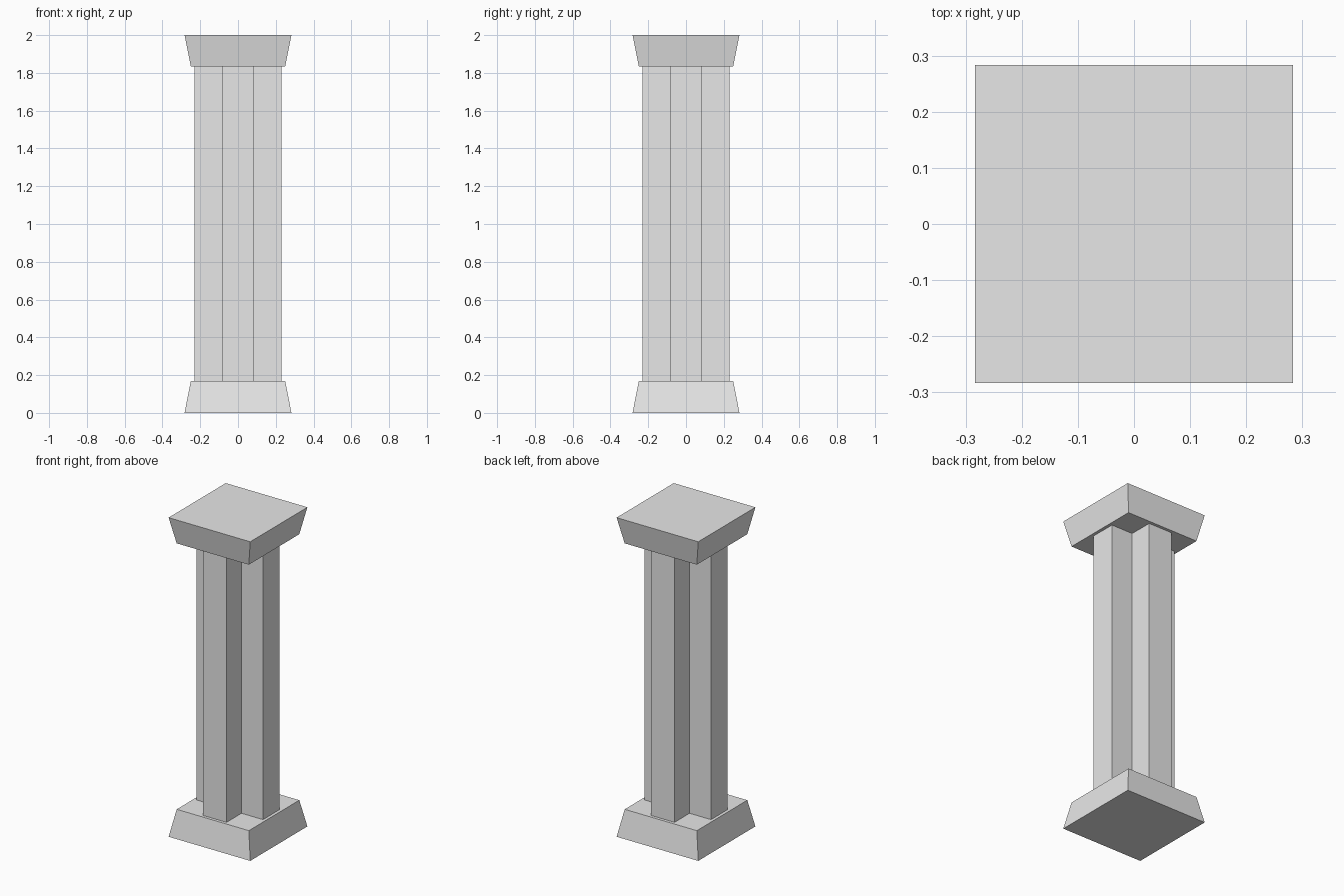
import bpy
import bmesh

cube = bpy.data.objects.get("Cube")
if cube:
    bpy.data.objects.remove(cube, do_unlink=True)

stone = bpy.data.materials.new("light_grey_stone")
stone.use_nodes = True
GREY = (0.8, 0.8, 0.8, 1)
stone.diffuse_color = GREY
stone.node_tree.nodes["Principled BSDF"].inputs["Base Color"].default_value = GREY

HALF_WIDE, HALF_NARROW = 0.283, 0.25   # outer and inner half widths of the blocks
ARM, RIB = 0.231, 0.082                # reach and half width of the shaft's cross
BASE_TOP, CAP_BOTTOM, TOP = 0.168, 1.835, 2.0


def loft(name, lower, upper, z0, z1):
    """Closed solid between two matching outlines."""
    bm = bmesh.new()
    bottom = [bm.verts.new((x, y, z0)) for x, y in lower]
    top = [bm.verts.new((x, y, z1)) for x, y in upper]
    bm.faces.new(bottom[::-1])
    bm.faces.new(top)
    n = len(bottom)
    for i in range(n):
        j = (i + 1) % n
        bm.faces.new((bottom[i], bottom[j], top[j], top[i]))
    mesh = bpy.data.meshes.new(name)
    bm.to_mesh(mesh)
    bm.free()
    mesh.materials.append(stone)
    obj = bpy.data.objects.new(name, mesh)
    bpy.context.collection.objects.link(obj)
    return obj


def four_way(points):
    """Repeat an outline piece at quarter turns."""
    outline = []
    for _ in range(4):
        outline += points
        points = [(-y, x) for x, y in points]
    return outline


wide = four_way([(HALF_WIDE, HALF_WIDE)])
narrow = four_way([(HALF_NARROW, HALF_NARROW)])
cross = four_way([(ARM, -RIB), (ARM, RIB), (RIB, RIB)])

# Tapered base, cross-shaped shaft and flared cap
loft("base", wide, narrow, 0, BASE_TOP)
loft("shaft", cross, cross, BASE_TOP, CAP_BOTTOM)
loft("cap", narrow, wide, CAP_BOTTOM, TOP)
